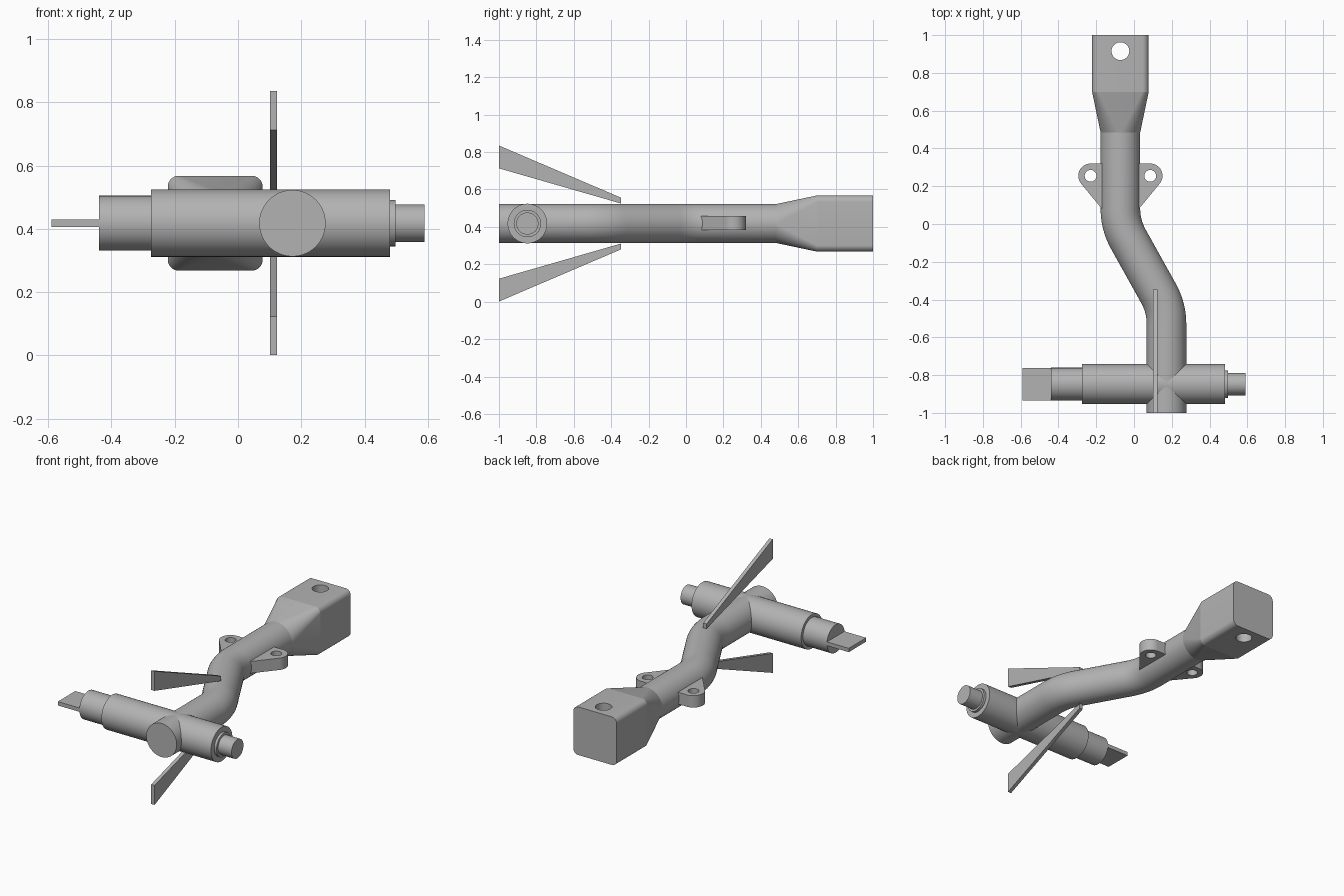
import bpy, bmesh
from math import sin, cos, tan, pi, radians
from mathutils import Vector, Matrix

if "Cube" in bpy.data.objects:
    bpy.data.objects.remove(bpy.data.objects["Cube"], do_unlink=True)

AXIS_Z = 0.418      # height of the tube and crossbar axes
CROSS_Y = -0.848
BACK_X, FRONT_X = -0.072, 0.172
RADIUS = 0.105

grey = bpy.data.materials.new("metal grey")
grey.use_nodes = True
colour = (0.45, 0.45, 0.45, 1)
grey.diffuse_color = colour
grey.node_tree.nodes["Principled BSDF"].inputs["Base Color"].default_value = colour


def finish(name, bm):
    bmesh.ops.recalc_face_normals(bm, faces=bm.faces)
    mesh = bpy.data.meshes.new(name)
    bm.to_mesh(mesh)
    bm.free()
    mesh.materials.append(grey)
    obj = bpy.data.objects.new(name, mesh)
    bpy.context.collection.objects.link(obj)
    return obj


def shade(obj, angle):
    bpy.ops.object.select_all(action='DESELECT')
    obj.select_set(True)
    bpy.context.view_layer.objects.active = obj
    bpy.ops.object.shade_smooth_by_angle(angle=radians(angle))


def loft(name, rings):
    bm = bmesh.new()
    loops = [[bm.verts.new(p) for p in ring] for ring in rings]
    n = len(loops[0])
    for a, b in zip(loops, loops[1:]):
        for i in range(n):
            j = (i + 1) % n
            bm.faces.new((a[i], a[j], b[j], b[i]))
    bm.faces.new(loops[0])
    bm.faces.new(loops[-1])
    return finish(name, bm)


def prism(name, points, axis, start, end):
    """Extrude a flat outline along x or z."""
    def place(p, d):
        return (d, p[0], p[1]) if axis == 'x' else (p[0], p[1], d)
    return loft(name, [[place(p, d) for p in points] for d in (start, end)])


def drill(obj, x, y, radius):
    bm = bmesh.new()
    bmesh.ops.create_cone(bm, cap_ends=True, segments=48, radius1=radius, radius2=radius,
                          depth=1, matrix=Matrix.Translation((x, y, AXIS_Z)))
    cutter = finish("hole_cutter", bm)
    cutter.hide_render = True
    mod = obj.modifiers.new("hole", 'BOOLEAN')
    mod.operation, mod.solver, mod.object = 'DIFFERENCE', 'EXACT', cutter
    bpy.context.view_layer.objects.active = obj
    bpy.ops.object.modifier_apply(modifier=mod.name)
    bpy.data.objects.remove(cutter, do_unlink=True)


def section(centre, heading, half, corner, steps=12):
    """Rounded square ring across the heading; a circle when corner equals half."""
    side = Vector((heading.y, -heading.x, 0))
    ring = []
    for q in range(4):
        mid = pi / 4 + q * pi / 2
        off = (half - corner) * 2 ** 0.5
        for s in range(steps + 1):
            # nudge the ends so neighbouring quadrants never share a point
            a = q * pi / 2 + (s + 0.5) / (steps + 1) * pi / 2
            u = off * cos(mid) + corner * cos(a)
            v = off * sin(mid) + corner * sin(a)
            ring.append(centre + side * u + Vector((0, 0, v)))
    return ring


# Main tube: S-bend path with filleted corners, ending in a square block
corners = [Vector((FRONT_X, -1, AXIS_Z)), Vector((FRONT_X, -0.443, AXIS_Z)),
           Vector((BACK_X, -0.005, AXIS_Z)), Vector((BACK_X, 0.485, AXIS_Z))]
north = Vector((0, 1, 0))
slant = (corners[2] - corners[1]).normalized()
rings = [section(corners[0], north, RADIUS, RADIUS)]
for corner, d0, d1 in ((corners[1], north, slant), (corners[2], slant, north)):
    bend = d0.angle(d1)
    turn = 1 if d0.cross(d1).z > 0 else -1
    bend_radius = 0.085 / tan(bend / 2)
    start = corner - d0 * 0.085
    inward = Vector((-d0.y, d0.x, 0)) * turn
    for i in range(9):
        a = bend * i / 8
        pos = start + d0 * bend_radius * sin(a) + inward * bend_radius * (1 - cos(a))
        rings.append(section(pos, d0 * cos(a) + inward * sin(a), RADIUS, RADIUS))
rings.append(section(corners[3], north, RADIUS, RADIUS))
for y in (0.7, 1.0):
    rings.append(section(Vector((BACK_X, y, AXIS_Z)), north, 0.15, 0.035))
tube = loft("main_tube", rings)
drill(tube, BACK_X, 0.915, 0.047)
shade(tube, 10)

# Stepped crossbar, with the profile turned about the x axis
steps = [(-0.44, 0.087), (-0.275, 0.087), (-0.275, 0.106), (0.481, 0.106),
         (0.481, 0.073), (0.497, 0.073), (0.497, 0.059), (0.59, 0.059)]
bar = loft("crossbar", [[(x, CROSS_Y + r * cos(i * pi / 32), AXIS_Z + r * sin(i * pi / 32))
                         for i in range(64)] for x, r in steps])
shade(bar, 30)

# Flat tab on the right end of the crossbar
tab_y = (CROSS_Y - 0.086, CROSS_Y + 0.086)
prism("end_tab", [(tab_y[0], 0.406), (tab_y[1], 0.406), (tab_y[1], 0.43), (tab_y[0], 0.43)],
      'x', -0.59, -0.43)

# Upper and lower tapered fins
for name, s in (("upper_fin", 1), ("lower_fin", -1)):
    outline = [(-1, 0.417), (-0.347, 0.138), (-0.347, 0.107), (-1, 0.295)]
    prism(name, [(y, AXIS_Z + s * h) for y, h in outline], 'x', 0.101, 0.124)

# Pair of drilled mounting ears
for name, s in (("left_ear", 1), ("right_ear", -1)):
    arc = [radians(90 - 130 * i / 24) for i in range(25)]
    outline = [(0.158 + 0.065 * cos(a), 0.255 + 0.065 * sin(a)) for a in arc]
    outline += [(0.05, 0.022), (0.05, 0.32)]
    ear = prism(name, [(BACK_X + s * x, y) for x, y in outline], 'z', 0.383, 0.457)
    drill(ear, BACK_X + s * 0.158, 0.255, 0.031)
    shade(ear, 30)
